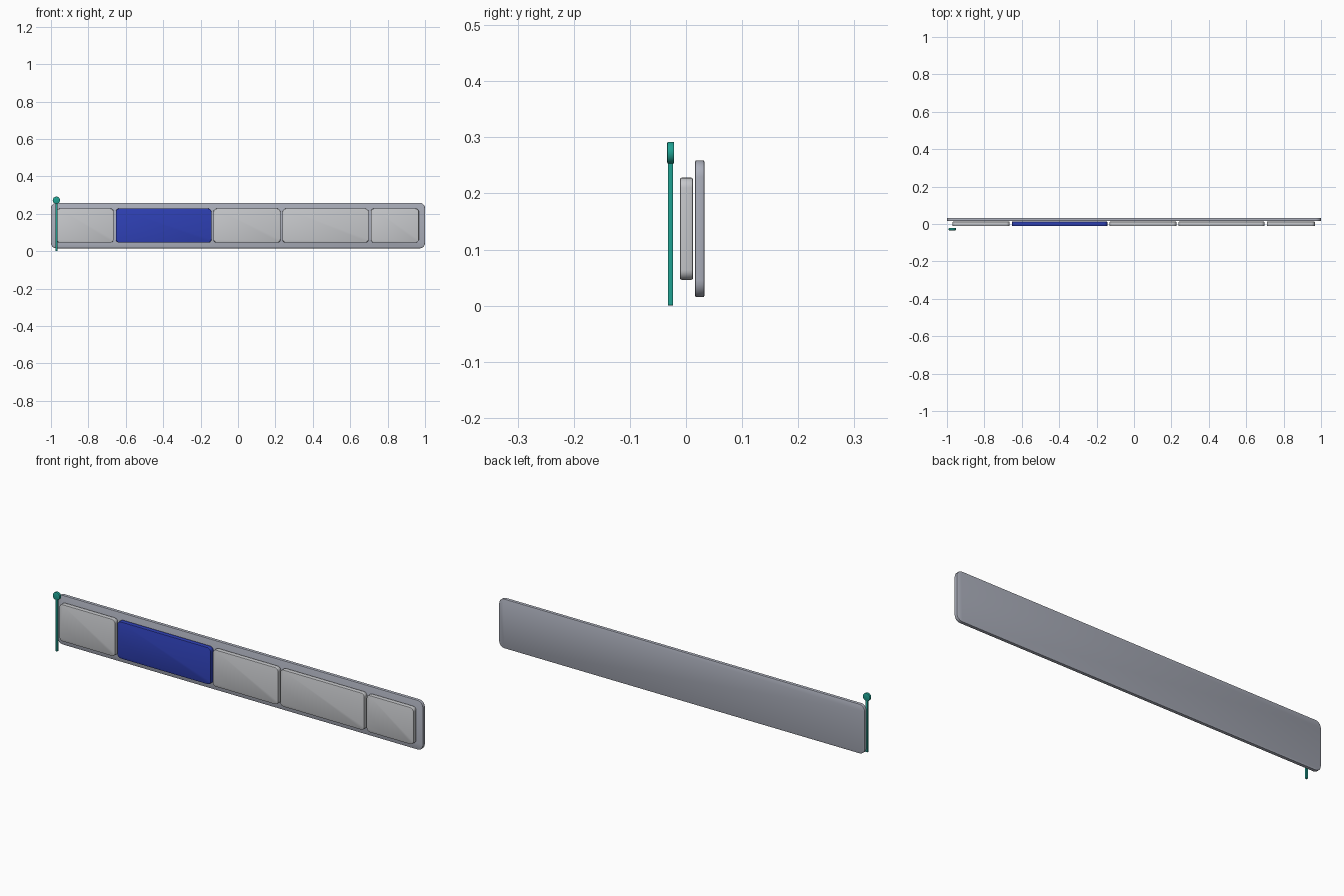
import bpy, bmesh, math

if "Cube" in bpy.data.objects:
    bpy.data.objects.remove(bpy.data.objects["Cube"])


def material(name, rgb):
    m = bpy.data.materials.new(name)
    m.diffuse_color = (*rgb, 1)
    m.use_nodes = True
    m.node_tree.nodes["Principled BSDF"].inputs["Base Color"].default_value = m.diffuse_color
    return m


TRACK = material("track grey", (0.41, 0.43, 0.50))
CLIP = material("light grey", (0.56, 0.57, 0.59))
BLUE = material("royal blue", (0.027, 0.05, 0.45))
TEAL = material("teal", (0.014, 0.36, 0.29))


def slab(name, outline, y0, y1, mat, edge):
    """Extrude an x-z outline from y0 to y1 and soften its rims."""
    bm = bmesh.new()
    face = bm.faces.new([bm.verts.new((x, y0, z)) for x, z in outline])
    res = bmesh.ops.extrude_face_region(bm, geom=[face])
    for v in res["geom"]:
        if isinstance(v, bmesh.types.BMVert):
            v.co.y = y1
    rims = [e for e in bm.edges
            if abs(e.verts[0].co.y - e.verts[1].co.y) < 1e-6]
    bmesh.ops.bevel(bm, geom=rims, offset=edge, segments=2, profile=0.5,
                    affect='EDGES', clamp_overlap=True)
    bmesh.ops.recalc_face_normals(bm, faces=bm.faces[:])
    me = bpy.data.meshes.new(name)
    bm.to_mesh(me)
    bm.free()
    me.materials.append(mat)
    ob = bpy.data.objects.new(name, me)
    bpy.context.collection.objects.link(ob)
    bpy.ops.object.select_all(action='DESELECT')
    bpy.context.view_layer.objects.active = ob
    ob.select_set(True)
    bpy.ops.object.shade_smooth_by_angle(angle=math.radians(30))
    return ob


def rounded_rect(x0, x1, z0, z1, r, n=6):
    pts = []
    corners = [(x1 - r, z1 - r), (x0 + r, z1 - r), (x0 + r, z0 + r), (x1 - r, z0 + r)]
    for k, (cx, cz) in enumerate(corners):
        for i in range(n + 1):
            a = math.pi / 2 * (k + i / n)
            pts.append((cx + r * math.cos(a), cz + r * math.sin(a)))
    return pts


# Long backing plate
slab("track_plate", rounded_rect(-1, 1, 0.015, 0.259, 0.03), 0.016, 0.033, TRACK, 0.003)

# Row of clip blocks, the second one highlighted
spans = [(-0.97, -0.665), (-0.653, -0.142), (-0.131, 0.227), (0.238, 0.698), (0.71, 0.967)]
for i, (x0, x1) in enumerate(spans):
    slab(f"clip_{i + 1}", rounded_rect(x0, x1, 0.046, 0.228, 0.018),
         -0.011, 0.0125, BLUE if i == 1 else CLIP, 0.003)

# Marker at the left end: thin stem and round head
MX = -0.971
slab("marker_stem", rounded_rect(MX - 0.005, MX + 0.005, 0, 0.272, 0.001, 1),
     -0.032, -0.023, TEAL, 0.0008)
head = [(MX + 0.0195 * math.cos(math.tau * i / 32), 0.2725 + 0.0195 * math.sin(math.tau * i / 32))
        for i in range(32)]
slab("marker_head", head, -0.0335, -0.021, TEAL, 0.002)
